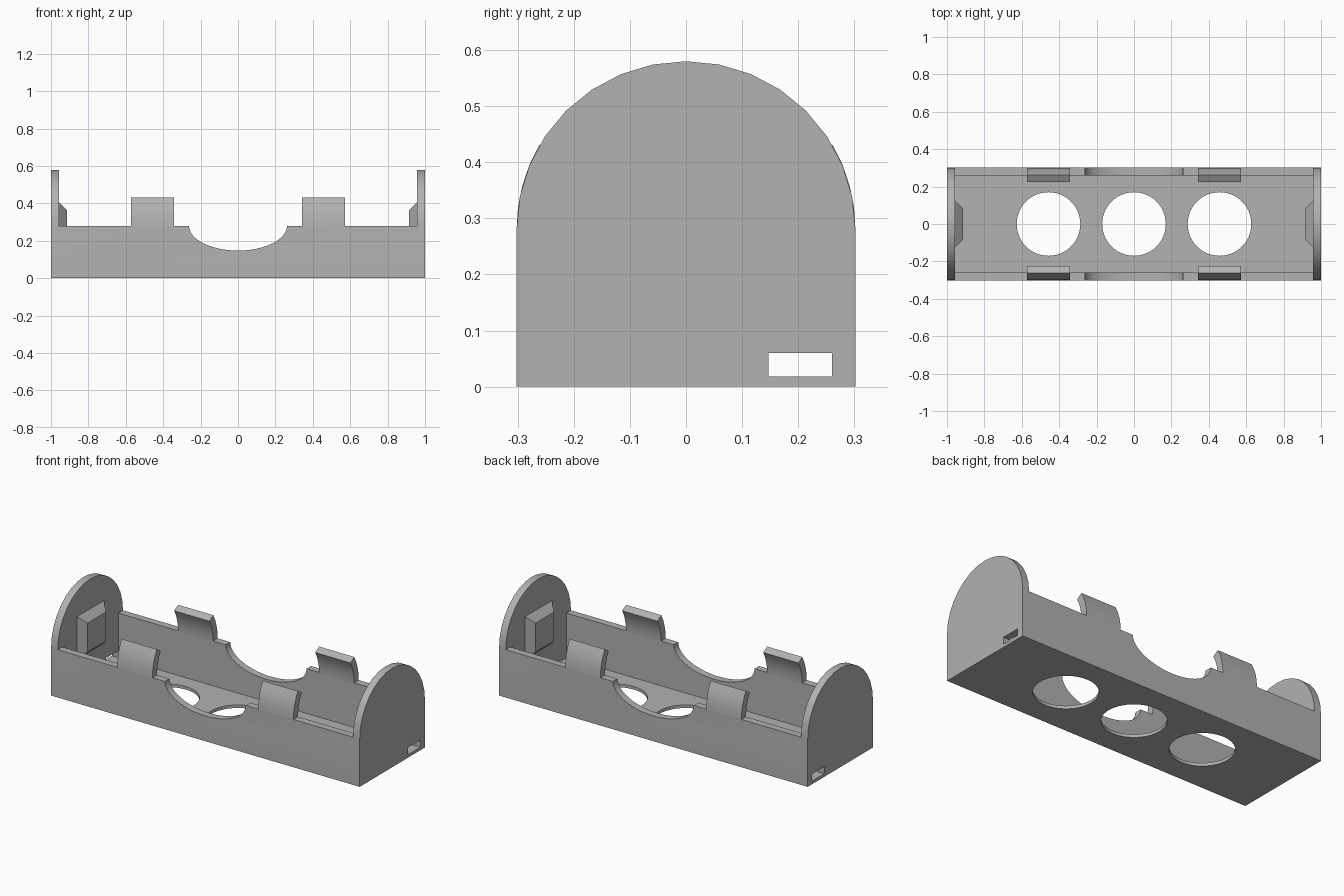
import bpy, bmesh
from math import sin, cos, pi, radians
from mathutils import Matrix

cube = bpy.data.objects.get("Cube")
if cube:
    bpy.data.objects.remove(cube, do_unlink=True)

END, INNER_END = 1.0, 0.957       # outer and inner faces of the end walls
OUT, IN = 0.302, 0.26             # outer and inner half widths
RIM, FLOOR = 0.28, 0.018          # wall top and floor heights

gray = bpy.data.materials.new("light gray plastic")
gray.use_nodes = True
gray.diffuse_color = (0.445, 0.445, 0.445, 1)
gray.node_tree.nodes["Principled BSDF"].inputs["Base Color"].default_value = gray.diffuse_color


def finish(name, bm):
    bmesh.ops.recalc_face_normals(bm, faces=bm.faces)
    mesh = bpy.data.meshes.new(name)
    bm.to_mesh(mesh)
    bm.free()
    mesh.materials.append(gray)
    obj = bpy.data.objects.new(name, mesh)
    bpy.context.collection.objects.link(obj)
    return obj


def prism(name, points, start, direction):
    """Extrude a closed outline; points are 3D, direction is the depth."""
    bm = bmesh.new()
    face = bm.faces.new([bm.verts.new(p) for p in points])
    ext = bmesh.ops.extrude_face_region(bm, geom=[face])
    moved = [v for v in ext["geom"] if isinstance(v, bmesh.types.BMVert)]
    bmesh.ops.translate(bm, vec=direction, verts=moved)
    bmesh.ops.translate(bm, vec=start, verts=bm.verts)
    return finish(name, bm)


def box(name, x0, x1, y0, y1, z0, z1):
    outline = [(x0, y0, z0), (x1, y0, z0), (x1, y1, z0), (x0, y1, z0)]
    return prism(name, outline, (0, 0, 0), (0, 0, z1 - z0))


def activate(obj):
    bpy.ops.object.select_all(action="DESELECT")
    obj.select_set(True)
    bpy.context.view_layer.objects.active = obj


def cut(obj, cutter):
    activate(obj)
    mod = obj.modifiers.new("cut", "BOOLEAN")
    mod.operation, mod.solver, mod.object = "DIFFERENCE", "EXACT", cutter
    bpy.ops.object.modifier_apply(modifier=mod.name)
    bpy.data.objects.remove(cutter, do_unlink=True)


def smooth(obj):
    activate(obj)
    bpy.ops.object.shade_smooth_by_angle(angle=radians(30))


# Tray: round-topped block, hollowed out between its two end walls
arch = [(0, OUT * cos(pi * i / 16), RIM + 0.3 * sin(pi * i / 16)) for i in range(17)]
tray = prism("tray", [(0, -OUT, 0), (0, OUT, 0)] + arch, (-END, 0, 0), (2 * END, 0, 0))
cut(tray, box("cavity", -INNER_END, INNER_END, -IN, IN, FLOOR, 1))
cut(tray, box("open_top", -INNER_END, INNER_END, -1, 1, RIM, 1))

# Round holes in the floor
for x in (-0.457, 0, 0.457):
    ring = [(x + 0.17 * cos(pi * i / 24), 0.17 * sin(pi * i / 24), 0) for i in range(48)]
    cut(tray, prism("floor_hole", ring, (0, 0, -0.1), (0, 0, 0.2)))

# Finger scoop through both long walls
scoop = [(0.262 * cos(pi * i / 24), 0, RIM + 0.132 * sin(pi * i / 24)) for i in range(48)]
cut(tray, prism("finger_scoop", scoop, (0, -1, 0), (0, 2, 0)))

# Wire slot through both end walls
cut(tray, box("wire_slot", -2, 2, 0.147, IN, FLOOR, 0.06))
smooth(tray)

# Curved retaining clips rising from the long walls
angles = [radians(a) for a in (0, 7.5, 15, 22.5, 30)]
for side, label in ((-1, "front"), (1, "back")):
    for x, hand in ((-0.457, "right"), (0.457, "left")):
        outer = [(0, side * OUT * cos(a), RIM + OUT * sin(a)) for a in angles]
        inner = [(0, side * IN * cos(a), RIM + IN * sin(a)) for a in reversed(angles)]
        smooth(prism(f"{label}_{hand}_clip", outer + inner, (x - 0.114, 0, 0), (0.228, 0, 0)))

# Tapered contact pads on the inside of the end walls
for side, hand in ((-1, "right"), (1, "left")):
    bm = bmesh.new()
    turn = Matrix.Rotation(-side * pi / 2, 4, "Y") @ Matrix.Rotation(pi / 4, 4, "Z")
    place = Matrix.Translation((side * (INNER_END - 0.021), 0, RIM))
    bmesh.ops.create_cone(bm, cap_ends=True, segments=4, radius1=0.125 * 2 ** 0.5,
                          radius2=0.085 * 2 ** 0.5, depth=0.042, matrix=place @ turn)
    finish(f"{hand}_contact_pad", bm)
